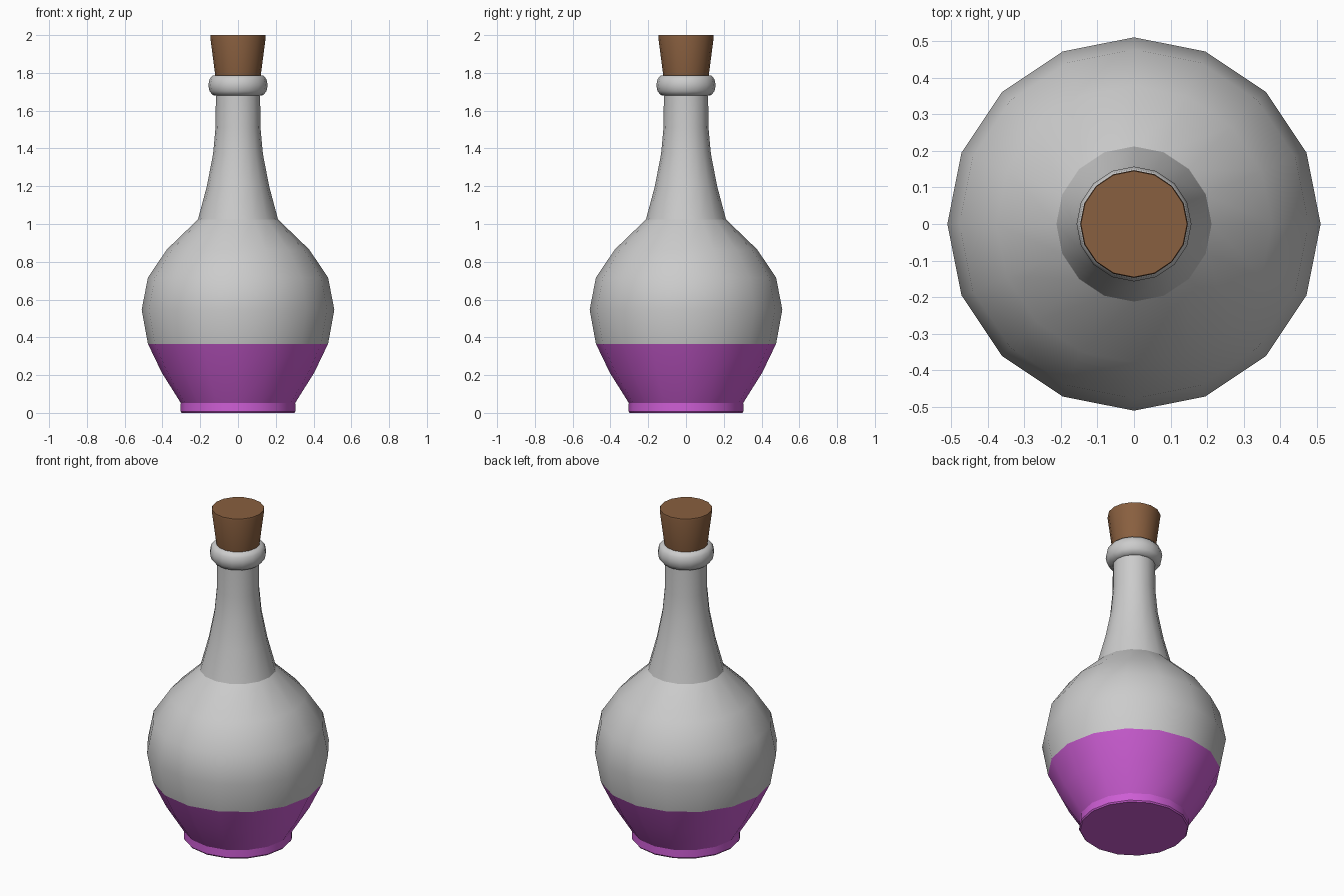
import bpy, bmesh, math

if "Cube" in bpy.data.objects:
    bpy.data.objects.remove(bpy.data.objects["Cube"])

SIDES = 16


def lathe(name, profile, color=None, cap_bottom=False, cap_top=False, angle=30):
    """Revolve (radius, z) points around z into a 16-sided part."""
    bm = bmesh.new()
    rings = []
    for r, z in profile:
        rings.append([bm.verts.new((r * math.cos(2 * math.pi * i / SIDES),
                                    r * math.sin(2 * math.pi * i / SIDES), z))
                      for i in range(SIDES)])
    for a, b in zip(rings, rings[1:]):
        for i in range(SIDES):
            j = (i + 1) % SIDES
            bm.faces.new((a[i], a[j], b[j], b[i]))
    if cap_bottom:
        bm.faces.new(rings[0][::-1])
    if cap_top:
        bm.faces.new(rings[-1])
    mesh = bpy.data.meshes.new(name)
    bm.to_mesh(mesh)
    bm.free()
    obj = bpy.data.objects.new(name, mesh)
    bpy.context.collection.objects.link(obj)
    if color:
        mat = bpy.data.materials.new(name + "_colour")
        mat.diffuse_color = color
        mat.use_nodes = True
        mat.node_tree.nodes["Principled BSDF"].inputs["Base Color"].default_value = mat.diffuse_color
        mesh.materials.append(mat)
    bpy.ops.object.select_all(action='DESELECT')
    obj.select_set(True)
    bpy.context.view_layer.objects.active = obj
    bpy.ops.object.shade_smooth_by_angle(angle=math.radians(angle))
    return obj


# Liquid filling the foot and lower bowl
lathe("liquid", [(0.298, 0), (0.304, 0.008), (0.303, 0.053), (0.403, 0.212), (0.477, 0.366)],
      (0.61, 0.11, 0.66, 1), cap_bottom=True, cap_top=True)

# Round glass bowl
lathe("glass_bowl", [(0.477, 0.366), (0.51, 0.546), (0.477, 0.716), (0.377, 0.865),
                     (0.212, 1.024)], angle=40)

# Flared neck
lathe("glass_neck", [(0.212, 1.024), (0.165, 1.20), (0.132, 1.37), (0.119, 1.51),
                     (0.117, 1.70)])

# Rounded lip
lathe("glass_lip", [(0.110, 1.68), (0.134, 1.682), (0.151, 1.704), (0.157, 1.735),
                    (0.151, 1.766), (0.135, 1.786), (0.095, 1.79)], angle=50)

# Tapered cork
lathe("cork", [(0.115, 1.75), (0.121, 1.79), (0.147, 1.99), (0.145, 2.0)],
      (0.25, 0.115, 0.05, 1), cap_bottom=True, cap_top=True)
